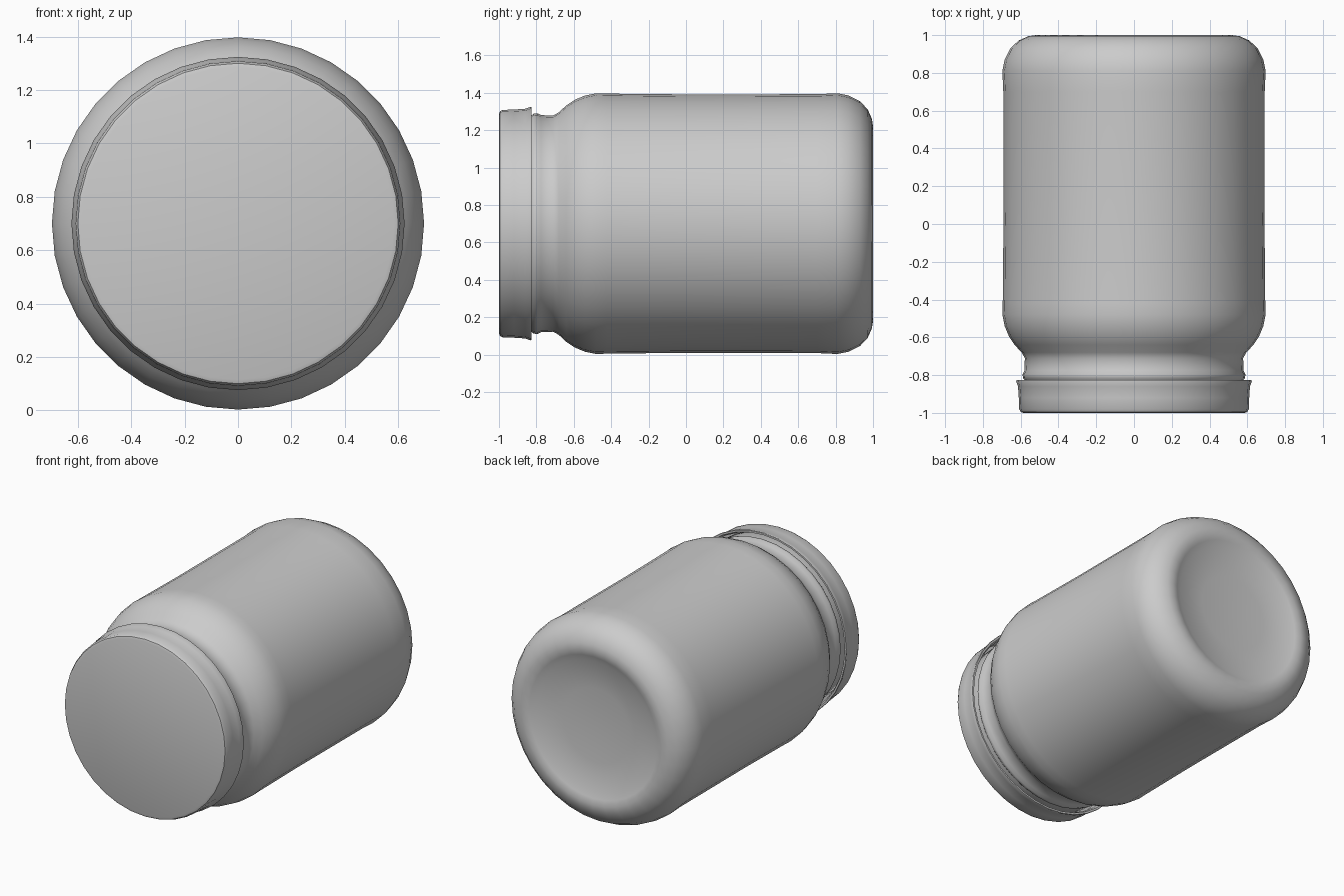
import bpy, bmesh, math
from mathutils import Vector

if "Cube" in bpy.data.objects:
    bpy.data.objects.remove(bpy.data.objects["Cube"])

AXIS_Z = 0.70
SIDES = 36


def lathe(name, profile, angle=40):
    """Spin (radius, y) points around the jar's lengthwise axis."""
    bm = bmesh.new()
    verts = [bm.verts.new((0, y, AXIS_Z + r)) for r, y in profile]
    edges = [bm.edges.new(pair) for pair in zip(verts, verts[1:])]
    bmesh.ops.spin(bm, geom=verts + edges, cent=(0, 0, AXIS_Z), axis=(0, 1, 0),
                   angle=math.tau, steps=SIDES, use_duplicate=False)
    bmesh.ops.remove_doubles(bm, verts=bm.verts[:], dist=0.0005)
    bmesh.ops.recalc_face_normals(bm, faces=bm.faces[:])
    mesh = bpy.data.meshes.new(name)
    bm.to_mesh(mesh)
    bm.free()
    obj = bpy.data.objects.new(name, mesh)
    bpy.context.collection.objects.link(obj)
    bpy.ops.object.select_all(action='DESELECT')
    obj.select_set(True)
    bpy.context.view_layer.objects.active = obj
    bpy.ops.object.shade_smooth_by_angle(angle=math.radians(angle))
    return obj


# Jar: neck with thread ridge, rounded shoulder, straight wall, hollowed base
lathe("jar_body", [
    (0, -0.96), (0.56, -0.96), (0.575, -0.94), (0.575, -0.83),
    (0.588, -0.815), (0.590, -0.795), (0.580, -0.775), (0.578, -0.71),
    (0.595, -0.68), (0.632, -0.64), (0.662, -0.595), (0.685, -0.54),
    (0.697, -0.48), (0.695, -0.42), (0.691, 0.0), (0.692, 0.70),
    (0.697, 0.81), (0.685, 0.87), (0.655, 0.93), (0.61, 0.972),
    (0.56, 0.994), (0.52, 1.0), (0.48, 0.990), (0.44, 0.972),
    (0.25, 0.955), (0, 0.945)])

# Lid: flat cap with rounded rim, flared skirt and thin inner wall
lathe("lid", [
    (0, -1.0), (0.585, -1.0), (0.600, -0.995), (0.608, -0.98),
    (0.610, -0.92), (0.614, -0.86), (0.624, -0.833), (0.622, -0.826),
    (0.610, -0.826), (0.598, -0.85), (0.595, -0.97), (0, -0.97)])
